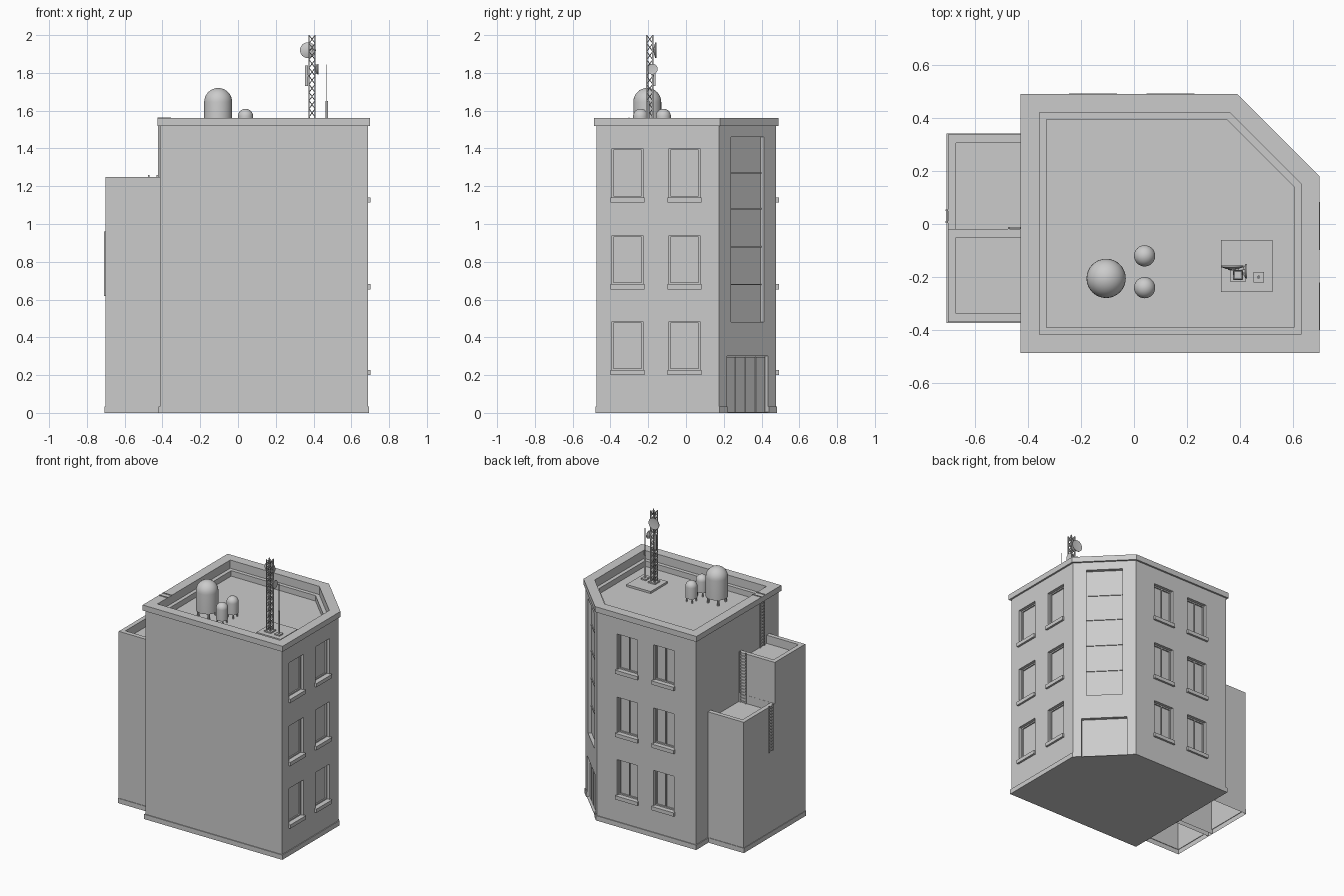
import bpy, bmesh
from math import pi, cos, sin
from mathutils import Matrix, Vector

if "Cube" in bpy.data.objects:
    bpy.data.objects.remove(bpy.data.objects["Cube"])


def finish(name, bm, smooth=False):
    bmesh.ops.recalc_face_normals(bm, faces=bm.faces)
    me = bpy.data.meshes.new(name)
    bm.to_mesh(me)
    bm.free()
    ob = bpy.data.objects.new(name, me)
    bpy.context.collection.objects.link(ob)
    if smooth:
        bpy.ops.object.select_all(action='DESELECT')
        ob.select_set(True)
        bpy.context.view_layer.objects.active = ob
        bpy.ops.object.shade_smooth_by_angle()
    return ob


def add_box(bm, c, s, m=Matrix()):
    t = m @ Matrix.Translation(c) @ Matrix.Diagonal((*s, 1))
    bmesh.ops.create_cube(bm, size=1, matrix=t)


def boxes(name, items, m=Matrix()):
    bm = bmesh.new()
    for c, s in items:
        add_box(bm, c, s, m)
    return finish(name, bm)


def add_beam(bm, a, b, r, n=4):
    a, b = Vector(a), Vector(b)
    d = b - a
    m = Matrix.Translation((a + b) / 2) @ d.to_track_quat('Z', 'Y').to_matrix().to_4x4()
    bmesh.ops.create_cone(bm, cap_ends=True, segments=n, radius1=r, radius2=r,
                          depth=d.length, matrix=m)


def inset(pts, d):
    out = []
    for i, p in enumerate(pts):
        p = Vector(p)
        e1 = (p - Vector(pts[i - 1])).normalized()
        e2 = (Vector(pts[(i + 1) % len(pts)]) - p).normalized()
        n1, n2 = Vector((-e1.y, e1.x)), Vector((-e2.y, e2.x))
        out.append(p + (n1 + n2) * d / (1 + n1.dot(n2)))
    return out


def loft(name, pts, profile, bottom=True):
    """Skin a plan outline through (inset, height) steps."""
    bm = bmesh.new()
    loops = [[bm.verts.new((p.x, p.y, z)) for p in inset(pts, d)] for d, z in profile]
    n = len(pts)
    for a, b in zip(loops, loops[1:]):
        for i in range(n):
            j = (i + 1) % n
            bm.faces.new((a[i], a[j], b[j], b[i]))
    bm.faces.new(loops[-1])
    if bottom:
        bm.faces.new(loops[0][::-1])
    return finish(name, bm)


def lathe(name, profile, m, n=32):
    bm = bmesh.new()
    vs = [bm.verts.new((r, 0, z)) for r, z in profile]
    es = [bm.edges.new(e) for e in zip(vs, vs[1:])]
    bmesh.ops.spin(bm, geom=vs + es, cent=(0, 0, 0), axis=(0, 0, 1), angle=2 * pi, steps=n)
    bmesh.ops.remove_doubles(bm, verts=bm.verts, dist=1e-5)
    bm.transform(m)
    return finish(name, bm, True)


def wall_frame(x, y, deg):  # local x along the wall, local y outward
    return Matrix.Translation((x, y, 0)) @ Matrix.Rotation(deg * pi / 180, 4, 'Z')


# main block with plinth, parapet cap and sunken stepped roof
plan = [(-0.427, -0.487), (0.70, -0.487), (0.70, 0.18), (0.39, 0.49), (-0.427, 0.49)]
main = loft('main_block', plan,
            [(.007, 0), (.007, .035), (.013, .035), (.013, 1.52), (0, 1.52), (0, 1.56),
             (.07, 1.56), (.07, 1.50), (.097, 1.50), (.097, 1.46)])

right = wall_frame(0.687, 0, -90)
back = wall_frame(0, 0.477, 0)
corner = wall_frame(0.536, 0.326, -45)
floors = (0.225, 0.68, 1.14)
columns = [('right', right, (0.31, 0.008)), ('back', back, (0.138, -0.155))]

# window, stair glazing and door recesses
cb = bmesh.new()
for _, m, xs in columns:
    for x in xs:
        for z in floors:
            add_box(cb, (x, 0, z + .13), (.165, .06, .26), m)
add_box(cb, (0, 0, .97), (.245, .05, .98), corner)
add_box(cb, (0, 0, .10), (.31, .05, .40), corner)
cutter = finish('recess_cutter', cb)
cutter.hide_render = True
mod = main.modifiers.new('recesses', 'BOOLEAN')
mod.object, mod.operation, mod.solver = cutter, 'DIFFERENCE', 'EXACT'
bpy.context.view_layer.update()
me = bpy.data.meshes.new_from_object(main.evaluated_get(bpy.context.evaluated_depsgraph_get()))
main.modifiers.clear()
main.data = me
bpy.data.objects.remove(cutter)

# sills and window frames
for side, m, xs in columns:
    sills, frames = [], []
    for x in xs:
        for z in floors:
            sills.append(((x, 0, z - .012), (.18, .03, .027)))
            frames += [((x + s * .078, -.026, z + .13), (.009, .01, .26)) for s in (-1, 1)]
            frames += [((x, -.026, z + h), (.165, .01, .009)) for h in (.005, .255)]
            if side == 'back':
                frames.append(((x, -.026, z + .13), (.007, .01, .26)))
    boxes(side + '_window_sills', sills, m)
    boxes(side + '_window_frames', frames, m)

# stair glazing bars and door leaves on the cut corner
boxes('stair_glazing_bars', [((0, -.023, z), (.245, .008, .007))
                             for z in (.68, .88, 1.08, 1.27)], corner)
boxes('entrance_doors', [((x, -.022, .148), (.070, .010, .296))
                         for x in (-.114, -.038, .038, .114)], corner)
boxes('entrance_floor', [((0, -.012, .002), (.31, .026, .004))], corner)

# two side annexes, open underneath
for name, y0, y1, h in (('tall_annex', -.374, -.015, 1.25), ('low_annex', -.054, .342, .95)):
    loft(name, [(-.706, y0), (-.378, y0), (-.378, y1), (-.706, y1)],
         [(0, 0), (0, .035), (.004, .035), (.004, h), (.036, h), (.036, h - .06)], False)


# ladders
def ladder(name, m, z0, z1, w=.045):
    items = [((s * w / 2, .004, (z0 + z1) / 2), (.006, .008, z1 - z0)) for s in (-1, 1)]
    n = int((z1 - z0) / .022)
    items += [((0, .004, z0 + .01 + i * .022), (w, .005, .005)) for i in range(n)]
    boxes(name, items, m)


ladder('lower_ladder', wall_frame(-.702, .03, 90), .62, .96)
ladder('middle_ladder', wall_frame(-.45, -.019, 0), .89, 1.26)
ladder('upper_ladder', wall_frame(-.416, -.28, 90), 1.19, 1.565)
boxes('upper_ladder_rails', [((-.39, -.28 + s * .022, 1.562), (.07, .006, .006))
                             for s in (-1, 1)])


# domed roof tanks on legs
def tank(name, x, y, r, z0, top):
    dome = [(r * cos(a), top - r + r * sin(a)) for a in (i * pi / 16 for i in range(8))]
    lathe(name, [(0, z0), (r, z0)] + dome + [(0, top)], Matrix.Translation((x, y, 0)))
    bm = bmesh.new()
    for k in range(4):
        a = pi / 4 + k * pi / 2
        p = (x + r * .8 * cos(a), y + r * .8 * sin(a))
        add_beam(bm, (*p, 1.46), (*p, z0 + .005), r * .1 + .001, 8)
    finish(name + '_legs', bm)


tank('large_tank', -.105, -.205, .074, 1.505, 1.72)
tank('small_tank_a', .04, -.12, .04, 1.49, 1.61)
tank('small_tank_b', .04, -.24, .04, 1.49, 1.61)

# antenna pad and feet
boxes('antenna_pad', [((.425, -.158, 1.467), (.195, .195, .016))])
boxes('antenna_feet', [((.392, -.192, 1.479), (.055, .055, .01)),
                       ((.47, -.20, 1.479), (.04, .04, .01))])

# lattice mast
bm = bmesh.new()
cx, cy, h, z0, levels = .392, -.192, .016, 1.48, 12
step = (2.0 - z0) / levels
cs = [(cx + h * sx, cy + h * sy) for sx, sy in ((-1, -1), (1, -1), (1, 1), (-1, 1))]
for i in range(4):
    a, b = cs[i], cs[(i + 1) % 4]
    add_box(bm, (*a, (2 + z0) / 2), (.006, .006, 2 - z0))
    for k in range(levels):
        l, u = z0 + k * step, z0 + (k + 1) * step
        add_beam(bm, (*a, l), (*b, u), .0022)
        add_beam(bm, (*b, l), (*a, u), .0022)
finish('lattice_mast', bm)

# dishes and panel aerials
for name, p, axis, r in (('large_dish', (.37, -.163, 1.92), 'Y', .042),
                         ('small_dish', (.42, -.178, 1.82), 'X', .028)):
    rot = Matrix.Rotation(-pi / 2, 4, 'X') if axis == 'Y' else Matrix.Rotation(pi / 2, 4, 'Y')
    lathe(name, [(0, -.009), (r * .5, -.007), (r, .001), (r, .006), (r * .93, .006), (0, -.002)],
          Matrix.Translation(p) @ rot)
boxes('panel_aerials', [((.362, -.168, 1.785), (.016, .012, .11)),
                        ((.37, -.172, 1.785), (.02, .006, .01)),
                        ((.412, -.178, 1.82), (.012, .012, .05)),
                        ((.385, -.172, 1.92), (.02, .012, .012))])

# whip aerial
bm = bmesh.new()
add_beam(bm, (.47, -.20, 1.475), (.47, -.20, 1.65), .006, 12)
add_beam(bm, (.47, -.20, 1.65), (.47, -.20, 1.845), .0022, 8)
finish('whip_aerial', bm)
